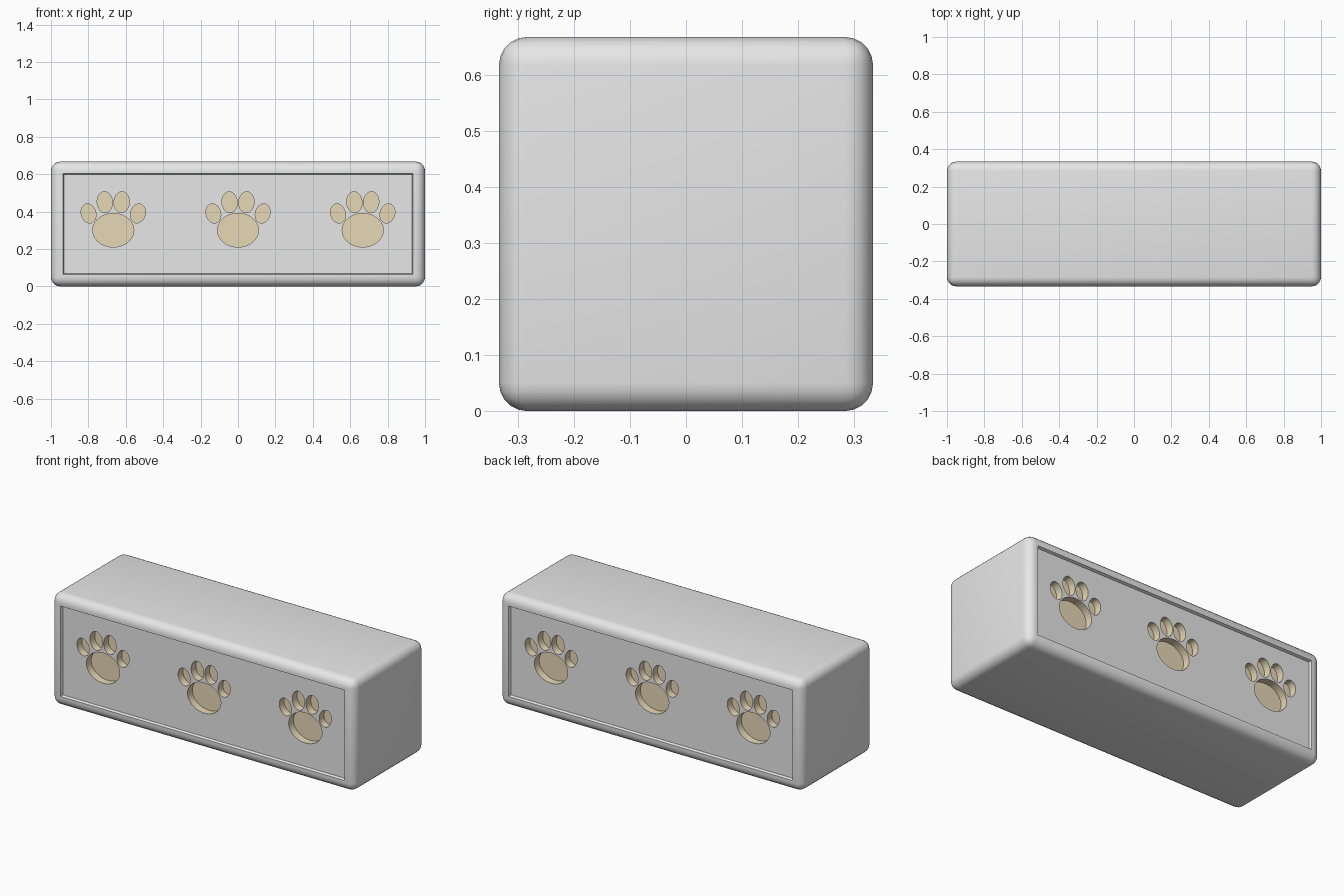
import bpy, bmesh, math
from mathutils import Matrix, Vector

old = bpy.data.objects.get("Cube")
if old:
    bpy.data.objects.remove(old, do_unlink=True)

LENGTH, SIDE = 2.0, 0.667
PANEL_DEPTH, PAW_DEPTH = 0.015, 0.045
SEGMENTS = 40


def material(name, color):
    mat = bpy.data.materials.new(name)
    mat.use_nodes = True
    mat.diffuse_color = color
    mat.node_tree.nodes["Principled BSDF"].inputs["Base Color"].default_value = color
    return mat


def hollow(bm, x, z, rx, rz, tilt, y, floor_y):
    """Add an oval pit with beige walls and floor; return its rim edges."""
    turn = Matrix.Rotation(math.radians(tilt), 3, 'Y')
    rim, base = [], []
    for i in range(SEGMENTS):
        a = 2 * math.pi * i / SEGMENTS
        p = turn @ Vector((rx * math.cos(a), 0, rz * math.sin(a)))
        rim.append(bm.verts.new((x + p.x, y, z + p.z)))
        base.append(bm.verts.new((x + p.x, floor_y, z + p.z)))
    faces = [bm.faces.new(base)]
    for i in range(SEGMENTS):
        j = (i + 1) % SEGMENTS
        faces.append(bm.faces.new((rim[i], rim[j], base[j], base[i])))
    for f in faces:
        f.material_index = 1
    return [bm.edges.get((rim[i - 1], rim[i])) for i in range(SEGMENTS)]


# Paw pads: x offset, height, half width, half height, outward tilt in degrees
pads = [(0, 0.30, 0.11, 0.09, 0)]
for s in (-1, 1):
    pads += [(s * 0.045, 0.45, 0.041, 0.056, s * 4),
             (s * 0.132, 0.39, 0.039, 0.052, s * 15)]

# Rounded block
bm = bmesh.new()
bmesh.ops.create_cube(bm, size=1, matrix=Matrix.Translation((0, 0, SIDE / 2))
                      @ Matrix.Diagonal((LENGTH, SIDE, SIDE, 1)))
bmesh.ops.bevel(bm, geom=bm.edges[:], offset=0.05, segments=5, profile=0.5, affect='EDGES')
bm.normal_update()

# Shallow recessed panel on the front and the back
panels = [f for f in bm.faces if abs(f.normal.y) > 0.99 and f.calc_area() > 0.5]
bmesh.ops.inset_individual(bm, faces=panels, thickness=0.02)
bmesh.ops.inset_individual(bm, faces=panels, thickness=0.008, depth=-PANEL_DEPTH)

# Replace each panel by a sheet pierced with three paw-shaped hollows
for panel in panels:
    y = panel.calc_center_median().y
    floor_y = y - math.copysign(PAW_DEPTH, y)
    edges = list(panel.edges)
    bmesh.ops.delete(bm, geom=[panel], context='FACES_ONLY')
    for paw_x in (-0.667, 0, 0.667):
        for x, z, rx, rz, tilt in pads:
            edges += hollow(bm, paw_x + x, z, rx, rz, tilt, y, floor_y)
    bmesh.ops.triangle_fill(bm, use_beauty=True, edges=edges,
                            normal=(0, math.copysign(1, y), 0))

bmesh.ops.recalc_face_normals(bm, faces=bm.faces[:])
mesh = bpy.data.meshes.new("block")
bm.to_mesh(mesh)
bm.free()
mesh.materials.append(material("light grey", (0.8, 0.8, 0.8, 1)))
mesh.materials.append(material("beige", (0.85, 0.73, 0.5, 1)))
block = bpy.data.objects.new("block", mesh)
bpy.context.collection.objects.link(block)

# Smooth rounded edges, crisp hollows
bpy.ops.object.select_all(action='DESELECT')
bpy.context.view_layer.objects.active = block
block.select_set(True)
bpy.ops.object.shade_smooth_by_angle(angle=math.radians(35))
